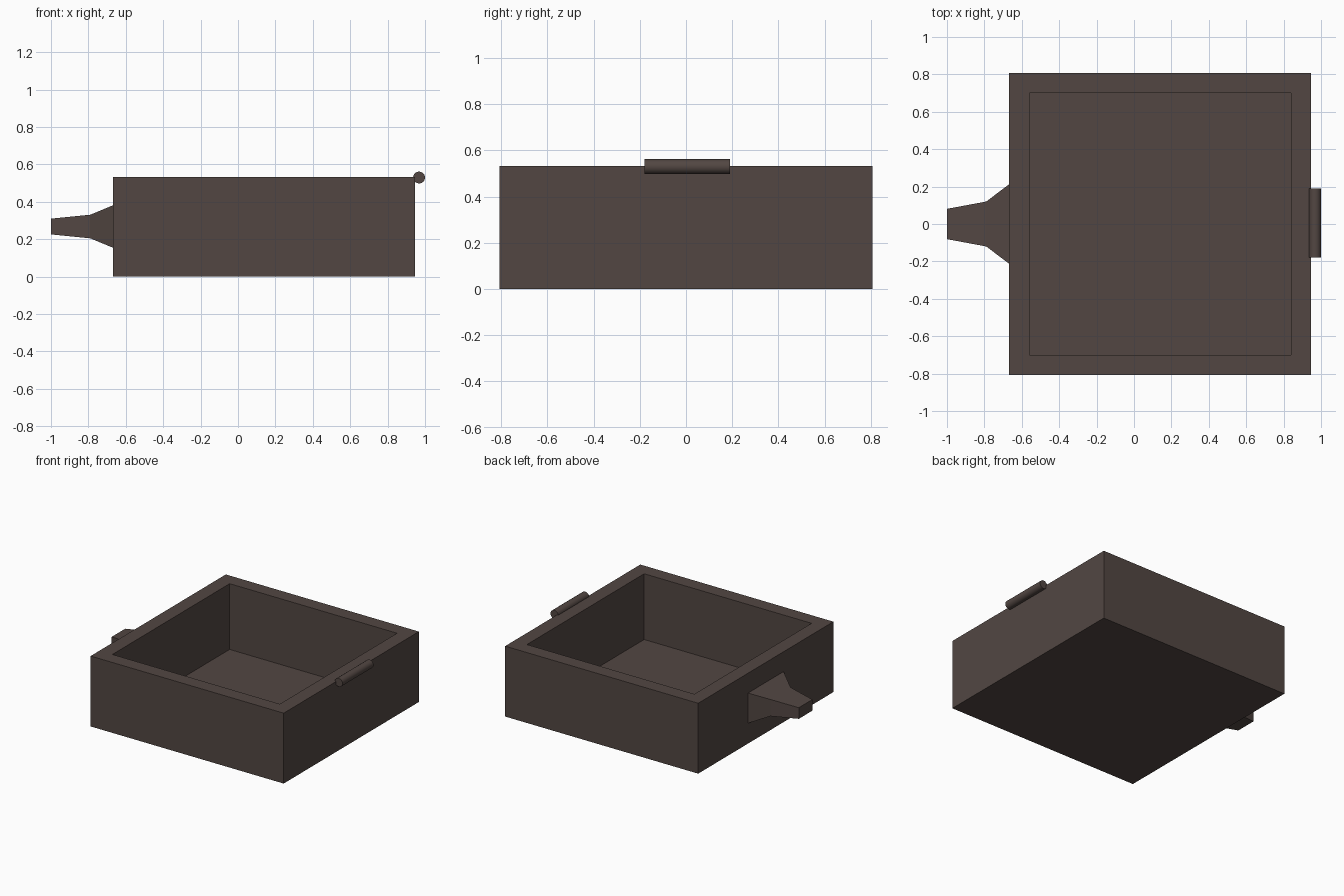
import bpy, bmesh, math
from mathutils import Matrix

if "Cube" in bpy.data.objects:
    bpy.data.objects.remove(bpy.data.objects["Cube"])

mat = bpy.data.materials.new("dark_brown")
mat.diffuse_color = (0.085, 0.062, 0.055, 1)
mat.use_nodes = True
mat.node_tree.nodes["Principled BSDF"].inputs["Base Color"].default_value = mat.diffuse_color


def finish(name, bm):
    bmesh.ops.recalc_face_normals(bm, faces=bm.faces)
    mesh = bpy.data.meshes.new(name)
    bm.to_mesh(mesh)
    bm.free()
    obj = bpy.data.objects.new(name, mesh)
    bpy.context.collection.objects.link(obj)
    mesh.materials.append(mat)
    return obj


def loft(name, sections):
    """Skin a list of four-cornered loops and cap both ends."""
    bm = bmesh.new()
    rings = [[bm.verts.new(p) for p in s] for s in sections]
    for a, b in zip(rings, rings[1:]):
        for i in range(4):
            j = (i + 1) % 4
            bm.faces.new((a[i], a[j], b[j], b[i]))
    bm.faces.new(rings[0])
    bm.faces.new(rings[-1])
    return finish(name, bm)


def flat_loop(half, z, cx=0.14):
    return [(cx + sx * half, sy * half, z)
            for sx, sy in ((-1, -1), (1, -1), (1, 1), (-1, 1))]


def end_loop(x, hy, hz, cz=0.268):
    return [(x, sy * hy, cz + sz * hz)
            for sy, sz in ((-1, -1), (1, -1), (1, 1), (-1, 1))]


# Open tray: outer wall, rim, inner wall and floor
loft("tray", [flat_loop(0.807, 0), flat_loop(0.807, 0.532),
              flat_loop(0.7, 0.532), flat_loop(0.7, 0.035)])

# Flared handle stub on the left side
loft("handle_stub", [end_loop(-0.667, 0.213, 0.114),
                     end_loop(-0.79, 0.12, 0.063),
                     end_loop(-1.0, 0.081, 0.042)])

# Hinge barrel on the right rim
bm = bmesh.new()
bmesh.ops.create_cone(
    bm, cap_ends=True, segments=16, radius1=0.032, radius2=0.032, depth=0.37,
    matrix=Matrix.Translation((0.968, 0.005, 0.53)) @ Matrix.Rotation(math.pi / 2, 4, 'X'))
hinge = finish("hinge_barrel", bm)
bpy.context.view_layer.objects.active = hinge
hinge.select_set(True)
bpy.ops.object.shade_smooth_by_angle(angle=math.radians(35))
